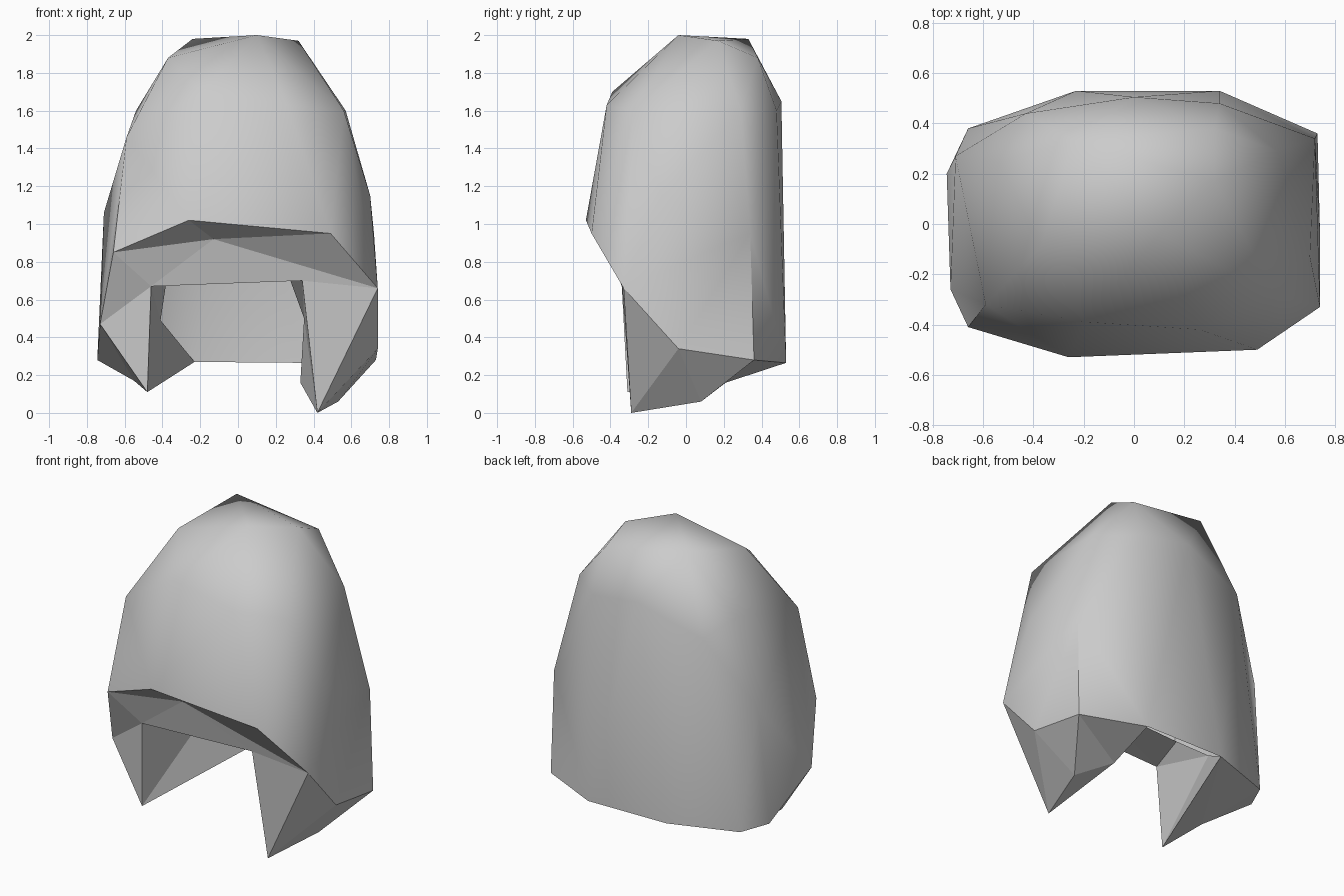
import bpy, bmesh, math

cube = bpy.data.objects.get("Cube")
if cube:
    bpy.data.objects.remove(cube)

# Lower edge of the outer shell
edge = dict(
    brow_r=(-.26, -.53, 1.02), brow_l=(.49, -.5, .95), temple_r=(-.66, -.41, .85),
    temple_l=(.74, -.33, .66), side_l=(.74, -.04, .34), rear_l=(.73, .36, .28),
    nape_l=(.34, .53, .265), nape_r=(-.23, .53, .27), rear_r=(-.66, .38, .27),
    flank_r=(-.745, .2, .28), cheek_r=(-.73, -.26, .47))

# Crown, forehead and back of the shell
crown = [(.1, -.04, 2), (.32, .17, 1.97), (.32, .38, 1.88), (-.24, .33, 1.98),
         (-.37, -.09, 1.88), (.26, -.42, 1.63), (-.19, -.39, 1.7), (-.59, -.32, 1.46),
         (-.54, .25, 1.6), (-.71, .27, 1.06), (.56, -.28, 1.6), (.57, .29, 1.6),
         (.7, -.13, 1.15), (.72, .34, .95), (0, .505, 1.65), (.34, .48, 1.6),
         (-.43, .44, 1.5)]

# Face opening, the two side locks and the rim behind the opening
inner = dict(
    brow_mid=(-.13, -.39, .92), lip_l=(.34, -.34, .7), lip_r=(-.46, -.34, .67),
    tip_l=(.42, -.29, 0), under_l=(.53, .08, .06), heel_l=(.33, .21, .16),
    tip_r=(-.48, -.31, .11), heel_r=(-.55, -.03, .17), roof_r=(-.38, -.06, .69),
    roof_l=(.27, -.06, .72), wall_r=(-.41, .2, .49), wall_l=(.35, .1, .5))

brow_faces = [
    "brow_r brow_mid temple_r", "brow_r brow_l brow_mid", "brow_l temple_l brow_mid",
    "temple_r brow_mid lip_r", "brow_mid lip_l lip_r", "brow_mid temple_l lip_l"]
left_lock_faces = [
    "temple_l tip_l lip_l", "temple_l side_l tip_l", "side_l under_l tip_l",
    "side_l rear_l under_l", "rear_l heel_l under_l", "rear_l nape_l heel_l",
    "under_l heel_l tip_l", "lip_l tip_l wall_l", "tip_l heel_l wall_l",
    "heel_l nape_l wall_l"]
right_lock_faces = [
    "lip_r wall_r tip_r", "tip_r wall_r nape_r", "tip_r nape_r heel_r",
    "heel_r nape_r rear_r", "heel_r rear_r flank_r", "cheek_r heel_r flank_r",
    "cheek_r tip_r heel_r", "temple_r lip_r cheek_r", "cheek_r lip_r tip_r"]
rim_faces = [
    "lip_l wall_l roof_l", "lip_r lip_l roof_l", "lip_r roof_l roof_r",
    "lip_r roof_r wall_r"]

bm = bmesh.new()
verts = {name: bm.verts.new(co) for name, co in edge.items()}
lower_edge = set(verts.values())
for co in crown:
    bm.verts.new(co)

# Outer shell: wrap the points, then open the underside
bmesh.ops.convex_hull(bm, input=bm.verts[:])
bm.normal_update()
underside = [f for f in bm.faces if set(f.verts) <= lower_edge and f.normal.z < -.15]
bmesh.ops.delete(bm, geom=underside, context='FACES')
for f in bm.faces:
    f.smooth = True

# Faceted lower part
for name, co in inner.items():
    verts[name] = bm.verts.new(co)
facets = []
for names in brow_faces + left_lock_faces + right_lock_faces + rim_faces:
    facets.append(bm.faces.new([verts[n] for n in names.split()]))
bm.normal_update()

# Hard creases around the facets and at strong angles
for f in facets:
    for e in f.edges:
        e.smooth = False
for e in bm.edges:
    if len(e.link_faces) == 2 and e.calc_face_angle() > math.radians(50):
        e.smooth = False

mesh = bpy.data.meshes.new("hair_shell")
bm.to_mesh(mesh)
bm.free()
shell = bpy.data.objects.new("hair_shell", mesh)
bpy.context.collection.objects.link(shell)

grey = bpy.data.materials.new("light_grey")
grey.use_nodes = True
colour = (.6, .6, .6, 1)
grey.diffuse_color = colour
grey.node_tree.nodes["Principled BSDF"].inputs["Base Color"].default_value = colour
mesh.materials.append(grey)
